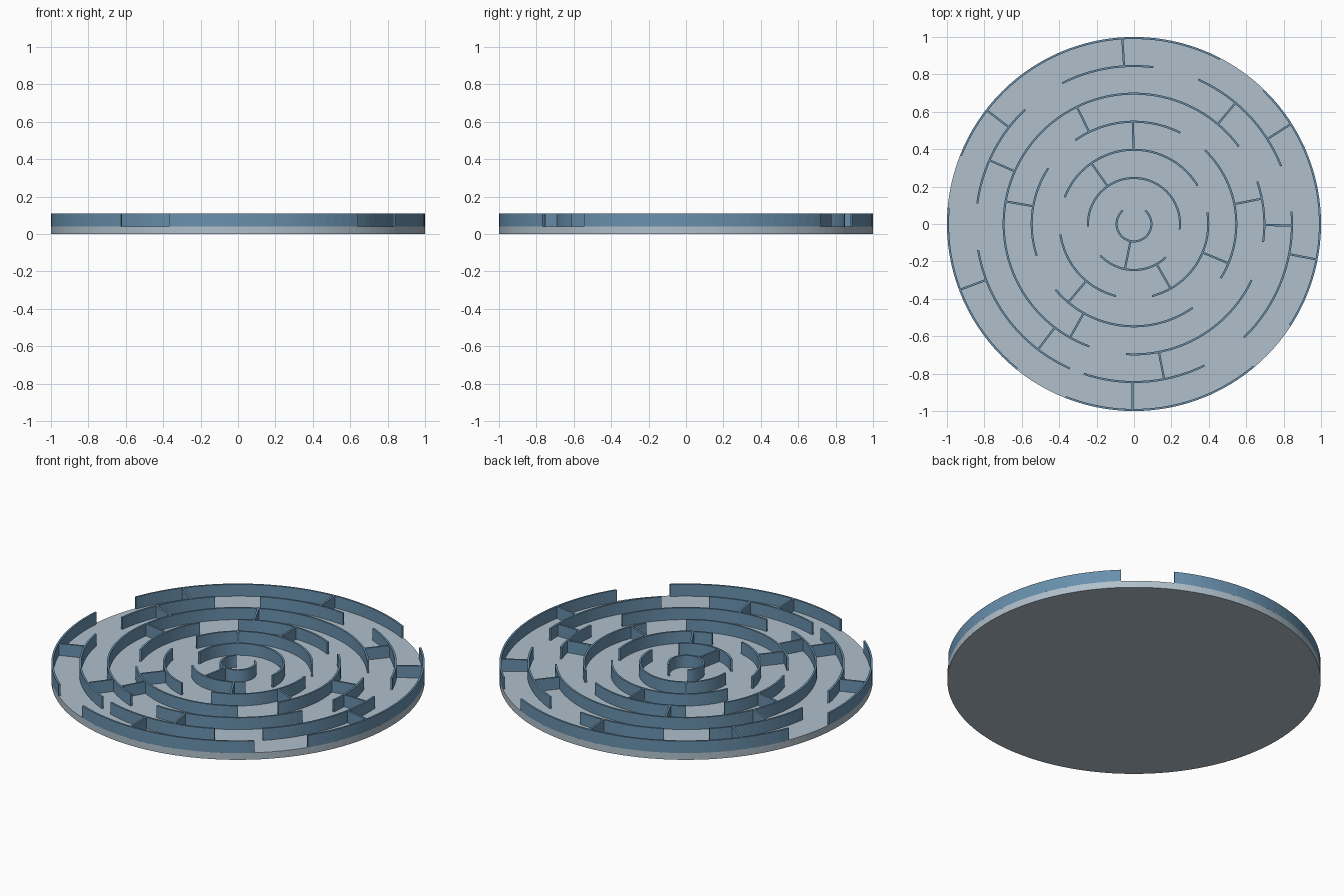
import bpy
import bmesh
from math import radians, cos, sin, ceil
from mathutils import Matrix, Vector

cube = bpy.data.objects.get("Cube")
if cube:
    bpy.data.objects.remove(cube, do_unlink=True)

BASE_TOP, WALL_TOP, THICK = 0.04, 0.11, 0.011
RADII = [0.093, 0.246, 0.397, 0.547, 0.697, 0.845, 0.9945]


def material(name, colour):
    mat = bpy.data.materials.new(name)
    mat.use_nodes = True
    mat.diffuse_color = (*colour, 1)
    mat.node_tree.nodes["Principled BSDF"].inputs["Base Color"].default_value = (*colour, 1)
    return mat


floor_mat = material("pale blue grey", (0.44, 0.53, 0.60))
wall_mat = material("steel blue", (0.14, 0.28, 0.42))


def finish(name, bm, mat):
    bmesh.ops.recalc_face_normals(bm, faces=bm.faces)
    mesh = bpy.data.meshes.new(name)
    bm.to_mesh(mesh)
    bm.free()
    mesh.materials.append(mat)
    obj = bpy.data.objects.new(name, mesh)
    bpy.context.collection.objects.link(obj)
    return obj


def add_arc(bm, radius, start, end):
    """Sweep a rectangular wall section round the centre."""
    steps = max(2, ceil((end - start) / 3))
    r0, r1 = radius - THICK / 2, radius + THICK / 2
    section = [(r0, BASE_TOP), (r1, BASE_TOP), (r1, WALL_TOP), (r0, WALL_TOP)]
    rings = []
    for i in range(steps + 1):
        a = radians(start + (end - start) * i / steps)
        rings.append([bm.verts.new((r * cos(a), r * sin(a), z)) for r, z in section])
    for p, q in zip(rings, rings[1:]):
        for k in range(4):
            n = (k + 1) % 4
            bm.faces.new((p[k], p[n], q[n], q[k]))
    bm.faces.new(rings[0])
    bm.faces.new(rings[-1])


def add_spoke(bm, inner, outer, angle):
    """Straight wall joining two neighbouring rings."""
    height = WALL_TOP - BASE_TOP
    place = (Matrix.Rotation(radians(angle), 4, 'Z')
             @ Matrix.Translation(Vector(((inner + outer) / 2, 0, BASE_TOP + height / 2)))
             @ Matrix.Diagonal((outer - inner, THICK, height, 1)))
    bmesh.ops.create_cube(bm, size=1, matrix=place)


# Round floor plate
bm = bmesh.new()
bmesh.ops.create_cone(bm, cap_ends=True, segments=120, radius1=1, radius2=1,
                      depth=BASE_TOP, matrix=Matrix.Translation((0, 0, BASE_TOP / 2)))
finish("floor_plate", bm, floor_mat)

# Curved walls: start and end angles for each ring, from the centre outwards
ARCS = [
    [(130, 410)],
    [(-7, 183), (223, 314)],
    [(31, 159), (-76, 9), (188, 256)],
    [(63, 125), (-32, 46), (220, 305), (147, 198)],
    [(36.5, 250), (-8, 19), (-93.5, -25.5)],
    [(83, 117), (21.5, 66), (-46, 4.5), (-108.5, -63.5), (189.5, 246), (133.5, 172.5)],
    [(62.5, 158.5), (175, 231.2), (248.4, 310), (327, 406)],
]
for number, (radius, arcs) in enumerate(zip(RADII, ARCS), 1):
    bm = bmesh.new()
    for start, end in arcs:
        add_arc(bm, radius, start, end)
    finish(f"ring_wall_{number}", bm, wall_mat)

# Straight walls: angles between each ring and the next
SPOKES = [
    [258.5],
    [-60.5, 125],
    [90.5, -22.6, 230],
    [116, 11.2, 170, 240.6],
    [50, -0.5, -79, 232.6, 156.2],
    [93.6, 32.5, -11, 269.5, 200.7, 142.3],
]
for number, angles in enumerate(SPOKES, 1):
    bm = bmesh.new()
    for angle in angles:
        add_spoke(bm, RADII[number - 1], RADII[number], angle)
    finish(f"cross_walls_{number}", bm, wall_mat)
